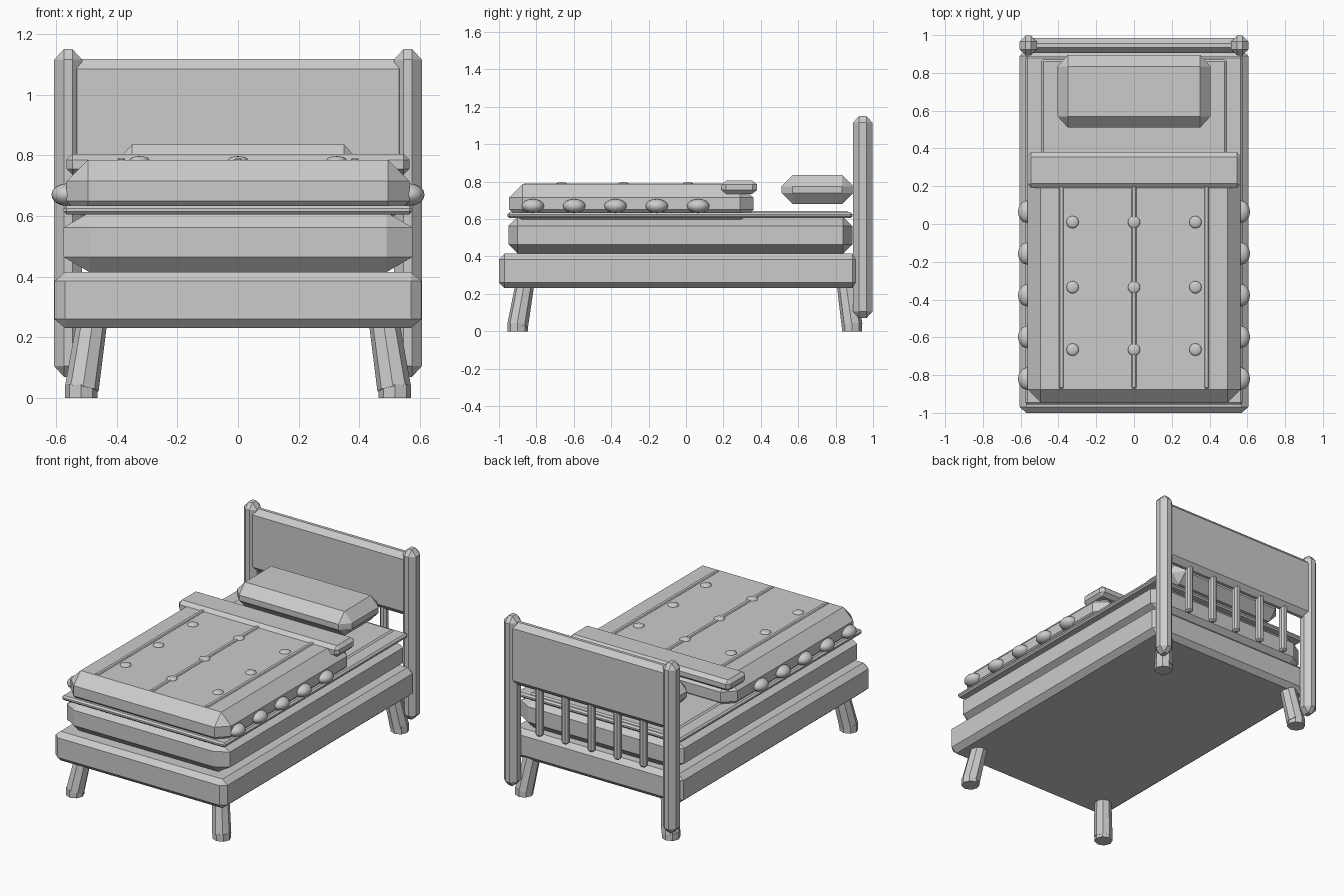
import bpy, bmesh
from mathutils import Vector

cube = bpy.data.objects.get("Cube")
if cube:
    bpy.data.objects.remove(cube, do_unlink=True)

GREY = (0.6, 0.6, 0.6, 1)
mat = bpy.data.materials.new("plain_grey")
mat.use_nodes = True
mat.diffuse_color = GREY
mat.node_tree.nodes["Principled BSDF"].inputs["Base Color"].default_value = GREY


def finish(name, bm):
    me = bpy.data.meshes.new(name)
    bmesh.ops.recalc_face_normals(bm, faces=bm.faces)
    bm.to_mesh(me)
    bm.free()
    me.materials.append(mat)
    ob = bpy.data.objects.new(name, me)
    bpy.context.collection.objects.link(ob)
    return ob


def box(name, lo, hi, chamfer):
    """Chamfered box; chamfer is a depth per axis."""
    lo, hi, c = Vector(lo), Vector(hi), Vector(chamfer)
    mid, size = (lo + hi) / 2, hi - lo
    bm = bmesh.new()
    bmesh.ops.create_cube(bm, size=1)
    bmesh.ops.scale(bm, vec=[s / k for s, k in zip(size, c)], verts=bm.verts)
    bmesh.ops.bevel(bm, geom=bm.edges[:], offset=1, segments=1, affect='EDGES')
    bmesh.ops.scale(bm, vec=c, verts=bm.verts)
    bmesh.ops.translate(bm, vec=mid, verts=bm.verts)
    return finish(name, bm)


def ball(name, centre, radii):
    bm = bmesh.new()
    bmesh.ops.create_uvsphere(bm, u_segments=12, v_segments=8, radius=1)
    bmesh.ops.scale(bm, vec=radii, verts=bm.verts)
    bmesh.ops.translate(bm, vec=centre, verts=bm.verts)
    ob = finish(name, bm)
    ob.data.shade_smooth()
    return ob


def tube(name, a, b, ra, rb, sides=8):
    """Tapered prism from a (radius ra) to b (radius rb)."""
    a, b = Vector(a), Vector(b)
    bm = bmesh.new()
    bmesh.ops.create_cone(bm, cap_ends=True, segments=sides, radius1=ra,
                          radius2=rb, depth=(b - a).length)
    turn = (b - a).to_track_quat('Z', 'Y').to_matrix()
    bmesh.ops.rotate(bm, matrix=turn, verts=bm.verts)
    bmesh.ops.translate(bm, vec=(a + b) / 2, verts=bm.verts)
    return finish(name, bm)


# Frame, mattress and sheet
box("bed_frame", (-0.605, -1, 0.23), (0.605, 0.92, 0.415), (0.035, 0.03, 0.03))
box("mattress", (-0.575, -0.95, 0.415), (0.575, 0.89, 0.612), (0.085, 0.05, 0.05))
box("sheet", (-0.575, -0.955, 0.605), (0.575, 0.89, 0.635), (0.01, 0.01, 0.01))
box("sheet_panel", (-0.49, -0.87, 0.62), (0.49, 0.87, 0.643), (0.01, 0.01, 0.008))

# Blanket with folded edge, seams and buttons
box("blanket", (-0.565, -0.945, 0.58), (0.565, 0.36, 0.785), (0.07, 0.07, 0.07))
box("blanket_fold", (-0.565, 0.19, 0.735), (0.565, 0.38, 0.805), (0.02, 0.025, 0.02))
for x in (-0.385, 0, 0.385):
    box("blanket_seam", (x - 0.013, -0.87, 0.775), (x + 0.013, 0.2, 0.791),
        (0.005, 0.005, 0.005))
for x in (-0.325, 0, 0.325):
    for y in (0.01, -0.335, -0.665):
        ball("button", (x, y, 0.785), (0.033, 0.033, 0.012))

# Side tufts
for s in (-1, 1):
    for i in range(5):
        ball("side_tuft", (s * 0.565, 0.065 - i * 0.221, 0.67), (0.05, 0.06, 0.037))

# Pillow
box("pillow", (-0.405, 0.51, 0.68), (0.405, 0.895, 0.835), (0.055, 0.06, 0.06))

# Headboard
box("headboard_panel", (-0.55, 0.905, 0.72), (0.55, 0.985, 1.118), (0.02, 0.03, 0.033))
for i in range(-2, 3):
    x = i * 0.183
    box("headboard_spindle", (x - 0.022, 0.925, 0.43), (x + 0.022, 0.969, 0.75),
        (0.012, 0.012, 0.012))

# Posts, legs and feet
for s in (-1, 1):
    side = "left" if s > 0 else "right"
    box(side + "_post", (s * 0.56 - 0.046, 0.893, 0.07),
        (s * 0.56 + 0.046, 0.997, 1.15), (0.032, 0.032, 0.035))
    for end, y0, y1 in (("front", -0.9, -0.86), ("back", 0.888, 0.855)):
        tube(f"{end}_{side}_leg", (s * 0.515, y0, 0.03), (s * 0.48, y1, 0.26),
             0.056, 0.05)
        tube(f"{end}_{side}_foot", (s * 0.517, y0, 0), (s * 0.517, y0, 0.045),
             0.054, 0.054)
